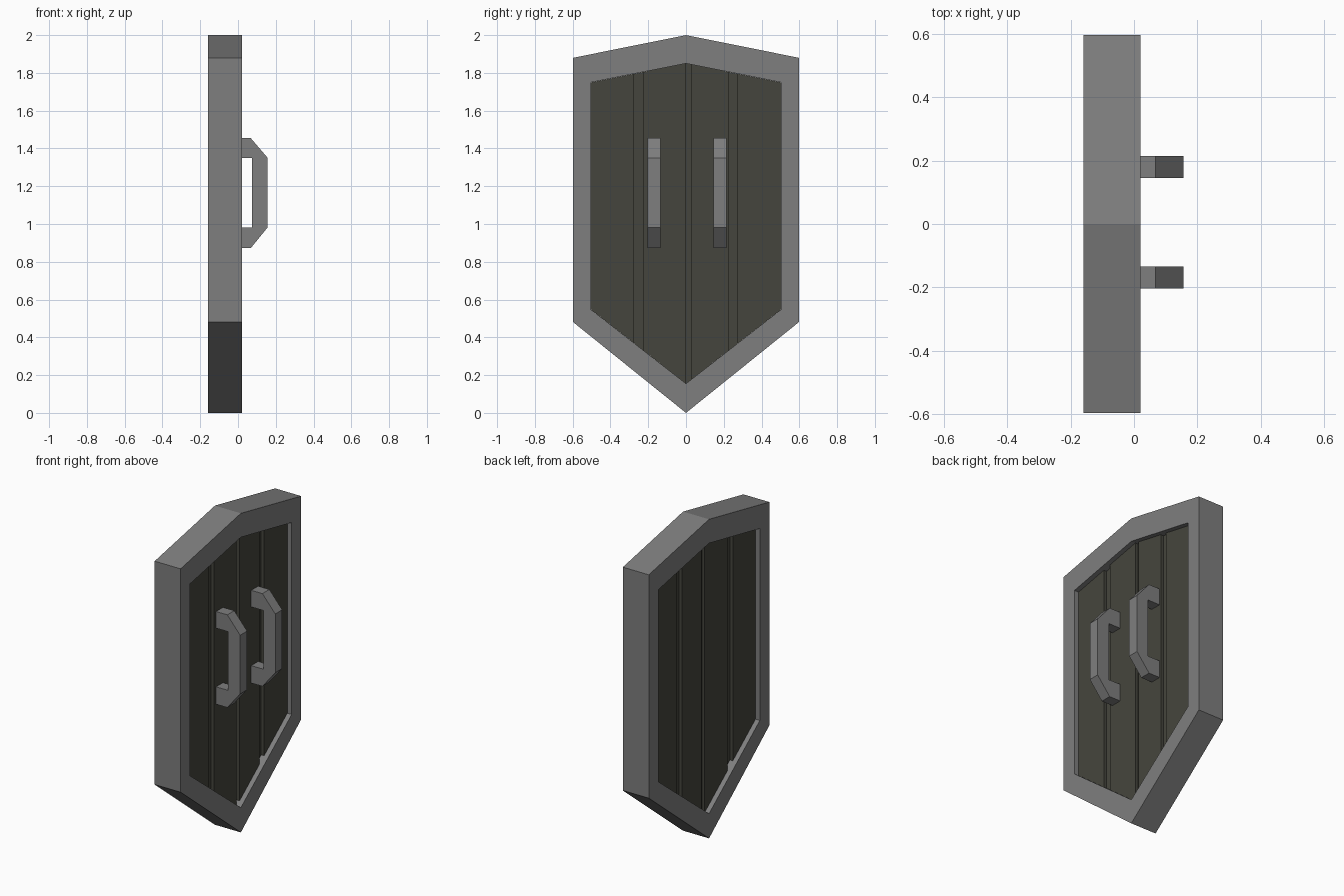
import bpy, bmesh

if "Cube" in bpy.data.objects:
    bpy.data.objects.remove(bpy.data.objects["Cube"])


def material(name, colour):
    m = bpy.data.materials.new(name)
    m.use_nodes = True
    m.diffuse_color = (*colour, 1)
    m.node_tree.nodes["Principled BSDF"].inputs["Base Color"].default_value = (*colour, 1)
    return m


iron = material("grey iron", (0.21, 0.21, 0.21))
wood = material("dark wood", (0.06, 0.06, 0.047))


def finish(name, bm, mat):
    bmesh.ops.recalc_face_normals(bm, faces=bm.faces)
    mesh = bpy.data.meshes.new(name)
    bm.to_mesh(mesh)
    bm.free()
    mesh.materials.append(mat)
    obj = bpy.data.objects.new(name, mesh)
    bpy.context.collection.objects.link(obj)
    return obj


def prism(name, points, depth, mat):
    """Extrude a closed 3D polygon along the vector depth."""
    bm = bmesh.new()
    face = bm.faces.new([bm.verts.new(p) for p in points])
    out = bmesh.ops.extrude_face_region(bm, geom=[face])
    moved = [v for v in out["geom"] if isinstance(v, bmesh.types.BMVert)]
    bmesh.ops.translate(bm, verts=moved, vec=depth)
    return finish(name, bm, mat)


def outline(half, shoulder, top, hip, bottom):
    return [(-half, shoulder), (0, top), (half, shoulder),
            (half, hip), (0, bottom), (-half, hip)]


# Rim: a six-sided ring
BACK, FRONT = -0.16, 0.02
outer = outline(0.597, 1.88, 2.0, 0.48, 0)
inner = outline(0.503, 1.75, 1.85, 0.547, 0.155)
bm = bmesh.new()
loops = [[bm.verts.new((x, y, z)) for y, z in ring]
         for x, ring in ((BACK, outer), (FRONT, outer), (FRONT, inner), (BACK, inner))]
for a, b in zip(loops, loops[1:] + loops[:1]):
    for i in range(6):
        j = (i + 1) % 6
        bm.faces.new((a[i], a[j], b[j], b[i]))
finish("rim", bm, iron)


# Boards: a thin core shows between four thicker planks
def board(name, y0, y1, x0, x1):
    ys = [y0, 0, y1] if y0 < 0 < y1 else [y0, y1]
    upper = [(x0, y, 1.85 - 0.2 * abs(y)) for y in ys]
    lower = [(x0, y, 0.155 + 0.78 * abs(y)) for y in reversed(ys)]
    prism(name, upper + lower, (x1 - x0, 0, 0), wood)


board("core", -0.503, 0.503, BACK + 0.05, FRONT - 0.05)
edges = [(-0.503, -0.278), (-0.225, 0), (0.03, 0.225), (0.273, 0.503)]
for n, (y0, y1) in enumerate(edges, 1):
    board(f"plank_{n}", y0, y1, BACK + 0.03, FRONT - 0.03)

# Handles: two chamfered grips
grip = [(-0.02, 1.454), (0.068, 1.454), (0.157, 1.35), (0.157, 0.982),
        (0.068, 0.873), (-0.02, 0.873), (-0.02, 0.982), (0.074, 0.982),
        (0.074, 1.35), (-0.02, 1.35)]
for name, y in (("right_handle", -0.203), ("left_handle", 0.145)):
    prism(name, [(x, y, z) for x, z in grip], (0, 0.069, 0), iron)
